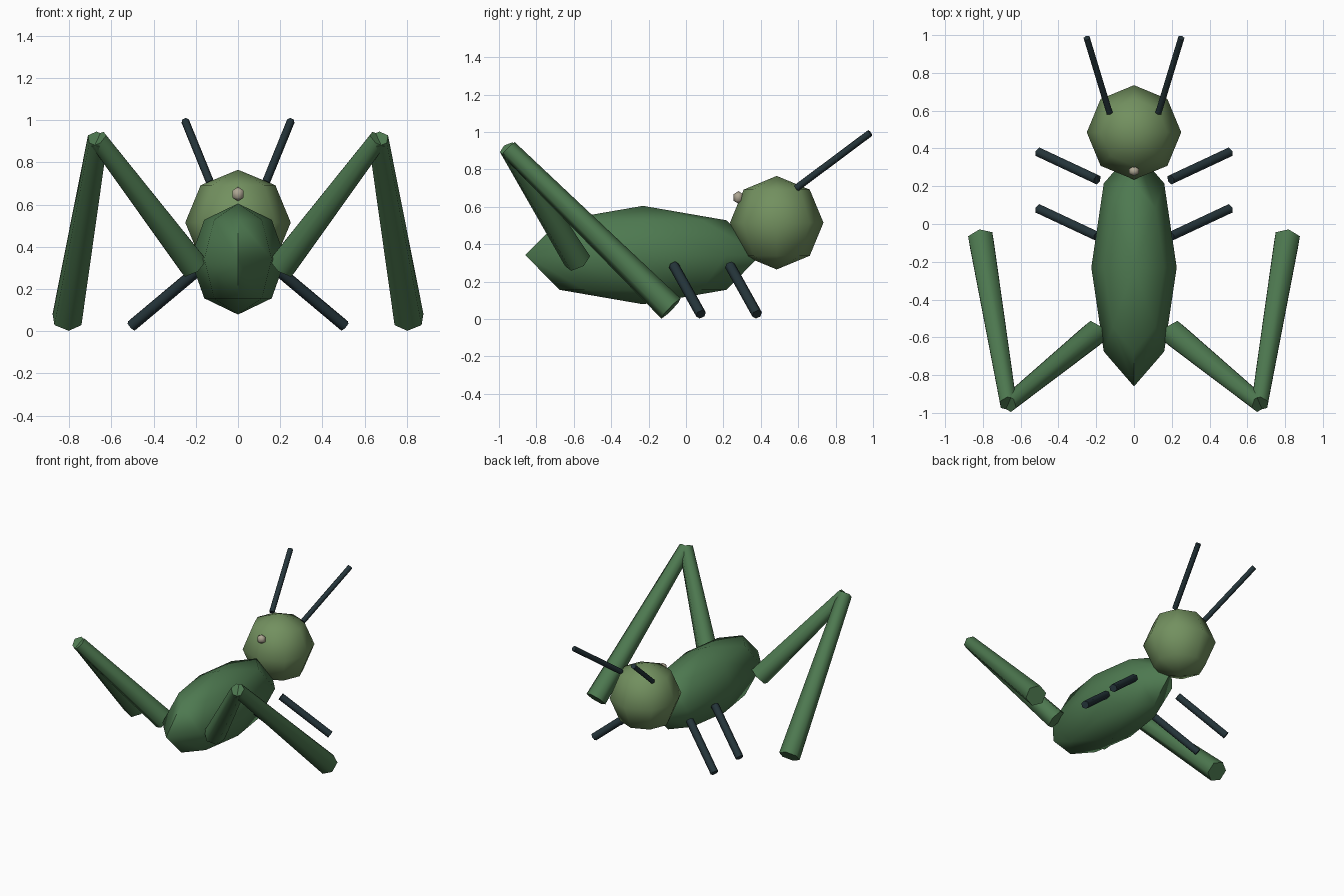
import bpy
import math
from mathutils import Vector

if "Cube" in bpy.data.objects:
    bpy.data.objects.remove(bpy.data.objects["Cube"])


def material(name, rgb):
    m = bpy.data.materials.new(name)
    m.diffuse_color = (*rgb, 1)
    m.use_nodes = True
    m.node_tree.nodes["Principled BSDF"].inputs["Base Color"].default_value = m.diffuse_color
    return m


GREEN = material("leaf green", (0.075, 0.19, 0.08))
OLIVE = material("olive green", (0.17, 0.28, 0.115))
DARK = material("dark slate", (0.018, 0.035, 0.042))
BEIGE = material("beige", (0.42, 0.38, 0.29))


def finish(name, mat):
    ob = bpy.context.object
    ob.name = name
    ob.data.materials.append(mat)
    bpy.ops.object.transform_apply(location=False, rotation=False, scale=True)
    bpy.ops.object.shade_smooth_by_angle(angle=math.radians(70))
    return ob


def ball(name, centre, radii, mat, segments=8, rings=4):
    bpy.ops.mesh.primitive_uv_sphere_add(segments=segments, ring_count=rings,
                                         radius=1, location=centre)
    bpy.context.object.scale = radii
    return finish(name, mat)


def rod(name, a, b, ra, rb, mat):
    """Six-sided tapered rod from a to b."""
    a, b = Vector(a), Vector(b)
    d = b - a
    bpy.ops.mesh.primitive_cone_add(vertices=6, radius1=ra, radius2=rb, depth=d.length,
                                    location=(a + b) / 2,
                                    rotation=d.to_track_quat('Z', 'Y').to_euler())
    return finish(name, mat)


# Body, head and small bead on the back of the head
ball("body", (0, -0.23, 0.342), (0.226, 0.63, 0.263), GREEN)
ball("head", (0, 0.485, 0.515), (0.25, 0.25, 0.25), OLIVE)
ball("bead", (0, 0.28, 0.65), (0.034, 0.03, 0.034), BEIGE, 6, 3)

for side, s in (("right", 1), ("left", -1)):
    # Antennae
    rod(f"{side}_antenna", (s * 0.13, 0.59, 0.70), (s * 0.25, 0.985, 0.995), 0.019, 0.019, DARK)

    # Short walking legs
    for part, y in (("front", 0.23), ("middle", -0.07)):
        rod(f"{side}_{part}_leg", (s * 0.195, y + 0.005, 0.285), (s * 0.505, y + 0.15, 0.025),
            0.028, 0.028, DARK)

    # Long folded hind leg
    knee = (s * 0.665, -0.95, 0.91)
    rod(f"{side}_hind_thigh", (s * 0.21, -0.58, 0.31), knee, 0.075, 0.05, GREEN)
    rod(f"{side}_hind_shin", knee, (s * 0.81, -0.08, 0.056), 0.05, 0.075, GREEN)
